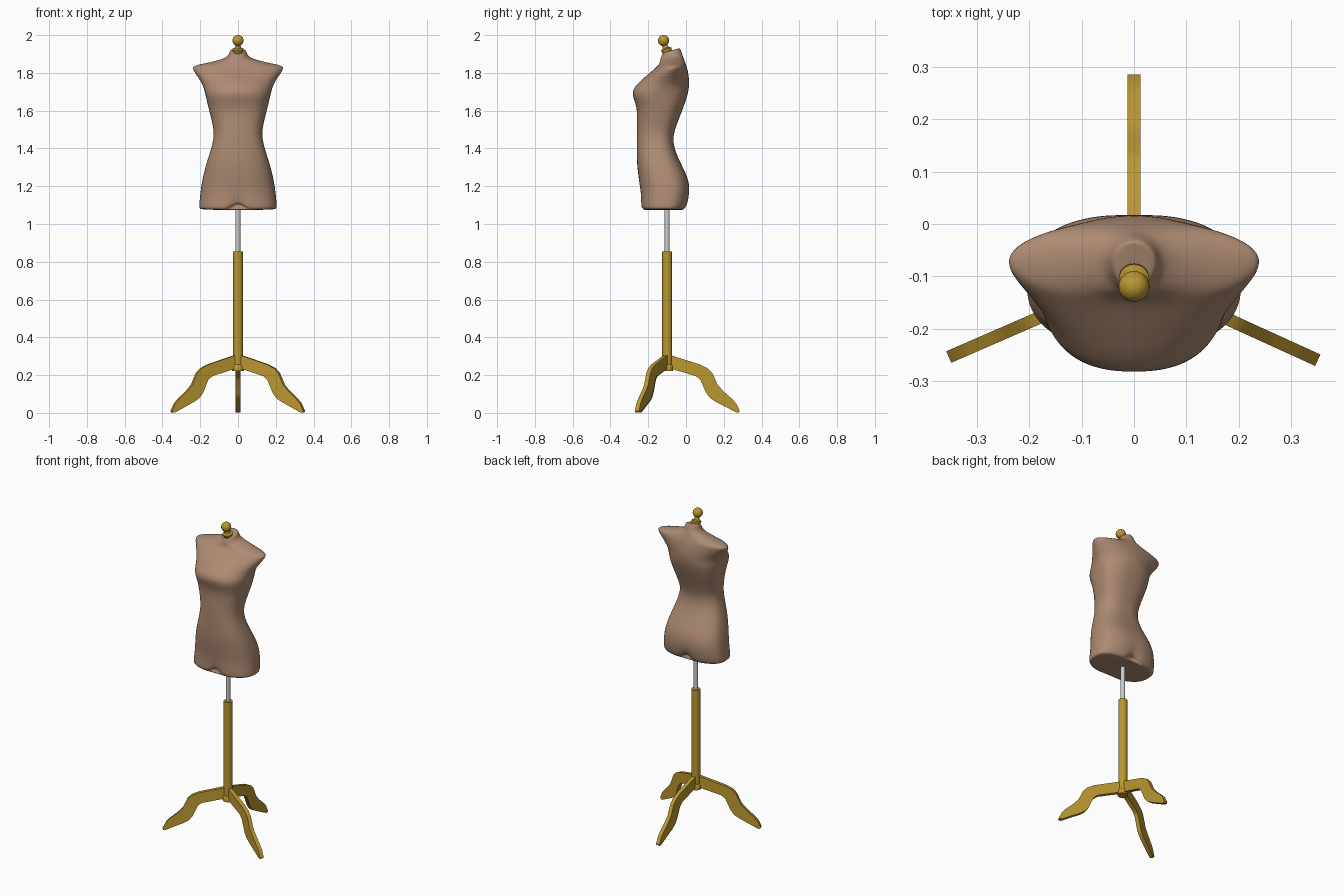
import bpy, bmesh
from math import sin, cos, pi, exp, radians
from mathutils import Matrix

if "Cube" in bpy.data.objects:
    bpy.data.objects.remove(bpy.data.objects["Cube"])

AXIS_Y = -0.10  # the stand sits slightly forward of centre


def material(name, rgb):
    m = bpy.data.materials.new(name)
    m.diffuse_color = (*rgb, 1)
    m.use_nodes = True
    m.node_tree.nodes["Principled BSDF"].inputs["Base Color"].default_value = m.diffuse_color
    return m


cloth = material("tan_cloth", (0.42, 0.26, 0.17))
wood = material("golden_wood", (0.50, 0.31, 0.03))


def finish(name, bm, mat=None, angle=40):
    bmesh.ops.recalc_face_normals(bm, faces=bm.faces[:])
    me = bpy.data.meshes.new(name)
    bm.to_mesh(me)
    bm.free()
    ob = bpy.data.objects.new(name, me)
    bpy.context.collection.objects.link(ob)
    if mat:
        me.materials.append(mat)
    bpy.context.view_layer.objects.active = ob
    ob.select_set(True)
    bpy.ops.object.shade_smooth_by_angle(angle=radians(angle))
    ob.select_set(False)
    return ob


def skin(bm, rings):
    """Join neighbouring rings with quads."""
    for a, b in zip(rings, rings[1:]):
        for i in range(len(a)):
            j = (i + 1) % len(a)
            bm.faces.new((a[i], a[j], b[j], b[i]))


def lathe(name, profile, mat=None, tilt=0, base_z=0, sides=24):
    """Turn a (radius, height) profile around the stand axis."""
    bm = bmesh.new()
    steps = [2 * pi * i / sides for i in range(sides)]
    rings = [[bm.verts.new((r * cos(t), r * sin(t), h)) for t in steps] for r, h in profile]
    skin(bm, rings)
    bm.faces.new(rings[0])
    bm.faces.new(rings[-1])
    bm.transform(Matrix.Translation((0, AXIS_Y, base_z)) @ Matrix.Rotation(tilt, 4, 'X'))
    return finish(name, bm, mat)


# Torso cross-sections: height, half width, front y, back y
rows = [
    (1.074, .190, -.225, -.015),
    (1.082, .207, -.240, .000),
    (1.110, .205, -.241, .012),
    (1.180, .198, -.241, .022),
    (1.250, .187, -.252, .010),
    (1.330, .165, -.261, -.033),
    (1.410, .138, -.261, -.066),
    (1.470, .126, -.261, -.068),
    (1.530, .134, -.260, -.048),
    (1.620, .158, -.257, -.012),
    (1.690, .174, -.291, .011),
    (1.730, .184, -.270, .017),
    (1.770, .206, -.228, .017),
    (1.825, .247, -.162, .007),
    (1.840, .232, -.148, .001),
    (1.855, .150, -.140, -.005),
    (1.875, .075, -.136, -.014),
    (1.890, .050, -.133, -.020),
    (1.918, .043, -.124, -.030),
    (1.921, .034, -.112, -.038),
]
N = 40


def power(v, e):
    return (1 if v >= 0 else -1) * (abs(v) if abs(v) > 1e-6 else 0) ** (2 / e)


bm = bmesh.new()
rings = []
for k, (z, w, yf, yb) in enumerate(rows):
    yc = yf + .54 * (yb - yf)                         # widest point
    e = 2.5 if z < 1.73 else 2.0                      # squarer body, rounder shoulders
    slant = min(.26, max(0, z - 1.84) * 3.4)          # neck leans forward
    ring = []
    for i in range(N):
        t = 2 * pi * i / N
        x, c = w * power(sin(t), e), power(cos(t), e)
        y = yc - c * ((yc - yf) if c > 0 else (yb - yc))
        groove = exp(-(x / .03) ** 2) * max(0, 1 - k / 3)  # cleft between the thighs
        ring.append(bm.verts.new((x, y + (yc - y) * .22 * groove,
                                  z + slant * (y - yc) + .05 * groove)))
    rings.append(ring)
skin(bm, rings)
# Caps: strips joining front to back
for ring in (rings[0], rings[-1]):
    for i in range(N // 2):
        quad = [ring[i], ring[i + 1], ring[(N - i - 1) % N], ring[(N - i) % N]]
        bm.faces.new(list(dict.fromkeys(quad)))
torso = finish("torso", bm, cloth, 180)
smooth = torso.modifiers.new("smooth", 'SUBSURF')
smooth.levels = smooth.render_levels = 2

# Neck finial: turned collar with a ball, leaning forward
ball = [(.0295 * sin(a), .064 - .0295 * cos(a)) for a in [pi * k / 14 for k in range(2, 14)]]
collar = [(.026, -.015), (.026, .006), (.029, .011), (.029, .017), (.017, .023), (.015, .030)]
lathe("neck_finial", collar + ball + [(.001, .0935)], wood, tilt=.3, base_z=1.91)

# Stand: metal rod, wooden post and hub
lathe("metal_rod", [(.013, .80), (.013, 1.20)])
lathe("wooden_post", [(.026, .24), (.026, .855)], wood)
lathe("post_hub", [(.031, .222), (.031, .25), (.026, .256)], wood)

# Curved legs: side outline as (distance from axis, height)
outline = [(0, .307), (.02, .305), (.175, .256), (.215, .236), (.240, .210), (.268, .148),
           (.295, .118), (.345, .073), (.366, .050), (.385, .010), (.380, .002), (.366, .003),
           (.255, .060), (.228, .078), (.207, .105), (.176, .175), (.152, .195), (0, .240)]
for name, deg in (("back_leg", 90), ("right_leg", -24.5), ("left_leg", 203.5)):
    bm = bmesh.new()
    sides = [[bm.verts.new((r, s * .012, z)) for r, z in outline] for s in (-1, 1)]
    skin(bm, sides)
    for s in sides:
        bm.faces.new(s)
    bm.transform(Matrix.Translation((0, AXIS_Y, 0)) @ Matrix.Rotation(radians(deg), 4, 'Z'))
    finish(name, bm, wood)
